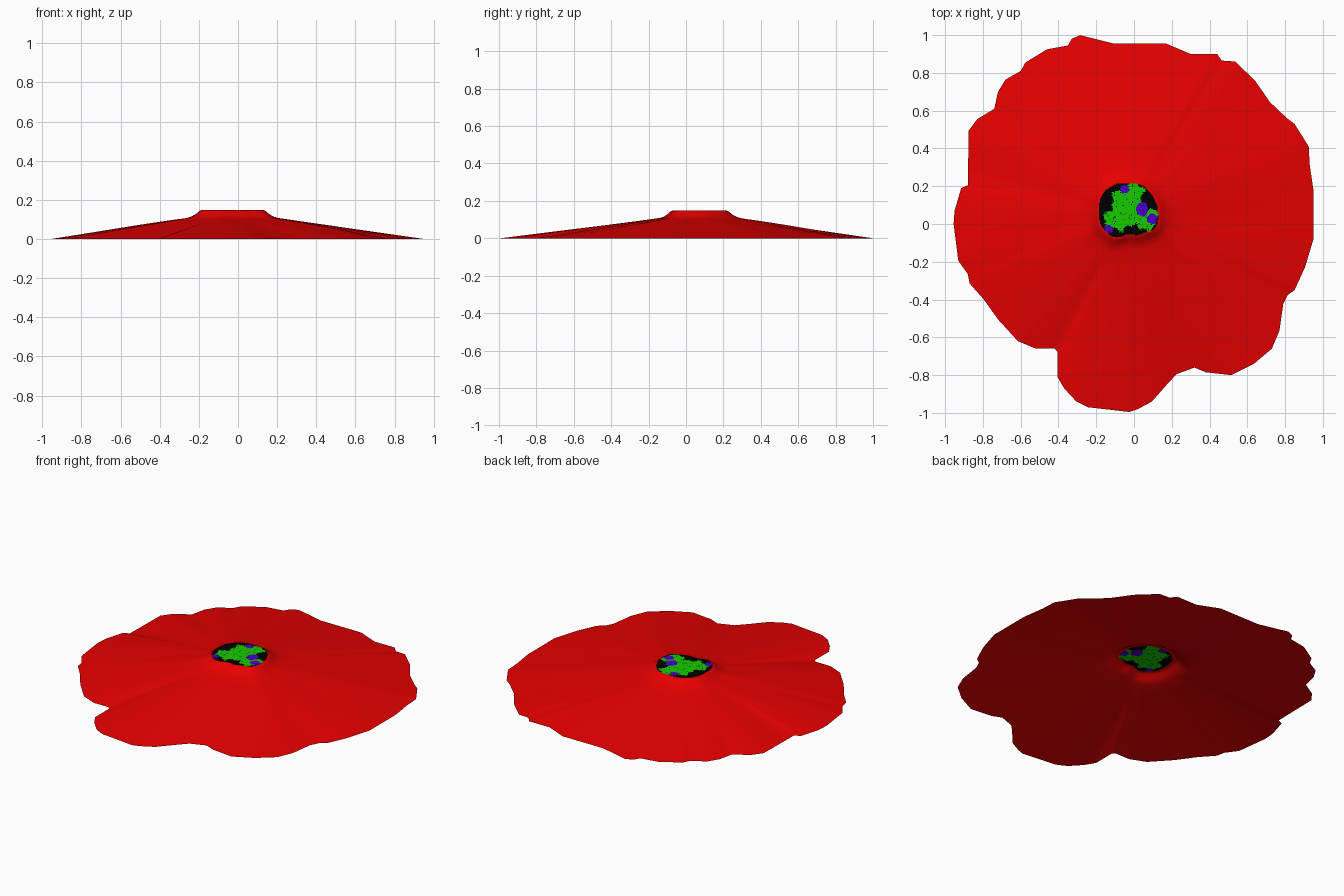
import bpy, bmesh, math, random
from mathutils import Vector, noise

if "Cube" in bpy.data.objects:
    bpy.data.objects.remove(bpy.data.objects["Cube"])

random.seed(4)
CX, CY = -0.03, 0.07          # middle of the flower heart
TOP, SHOULDER = 0.148, 0.11   # heights of the heart and of the collar


def material(name, rgb):
    m = bpy.data.materials.new(name)
    m.diffuse_color = (*rgb, 1)
    m.use_nodes = True
    m.node_tree.nodes["Principled BSDF"].inputs["Base Color"].default_value = m.diffuse_color
    return m


RED = material("petal red", (0.80, 0.0, 0.0))
BLACK = material("heart black", (0.0, 0.0, 0.0))
GREEN = material("heart green", (0.008, 0.60, 0.0))
PURPLE = material("heart purple", (0.07, 0.0, 0.60))

# Petal edge seen from above, clockwise from the back
EDGE = [(-.285, 1), (-.105, .955), (.17, .955), (.30, .90), (.44, .90), (.465, .865),
        (.535, .86), (.64, .76), (.72, .645), (.81, .56), (.85, .53), (.925, .41),
        (.93, .315), (.95, .18), (.95, -.08), (.905, -.23), (.85, -.35), (.815, -.375),
        (.79, -.425), (.77, -.565), (.73, -.66), (.635, -.74), (.515, -.80), (.38, -.785),
        (.32, -.76), (.225, -.795), (.165, -.86), (.095, -.94), (.02, -.98), (-.025, -.995),
        (-.245, -.97), (-.305, -.94), (-.37, -.87), (-.405, -.81), (-.405, -.675),
        (-.42, -.66), (-.52, -.66), (-.615, -.62), (-.72, -.505), (-.795, -.40),
        (-.87, -.315), (-.88, -.265), (-.93, -.195), (-.955, 0), (-.95, .07), (-.915, .19),
        (-.88, .205), (-.875, .495), (-.83, .555), (-.74, .61), (-.72, .70), (-.68, .765),
        (-.60, .81), (-.575, .855), (-.46, .925), (-.35, .945), (-.33, .98)]

# Radius of the heart every 30 degrees, counter-clockwise from +x
HEART = [.155, .148, .150, .143, .155, .160, .152, .162, .158, .122, .138, .168]


def heart_radius(a):
    s = math.degrees(a) % 360 / 30
    i, t = int(s), s - int(s)
    t = t * t * (3 - 2 * t)
    return HEART[i % 12] * (1 - t) + HEART[(i + 1) % 12] * t


def make_object(name, bm, mats):
    bm.normal_update()
    if sum(f.normal.z for f in bm.faces) < 0:
        bmesh.ops.reverse_faces(bm, faces=bm.faces[:])
    me = bpy.data.meshes.new(name)
    bm.to_mesh(me)
    bm.free()
    for m in mats:
        me.materials.append(m)
    ob = bpy.data.objects.new(name, me)
    bpy.context.collection.objects.link(ob)


# Petals: one thin sheet of rings from the heart down to the ragged edge
spokes = []
for i, p in enumerate(EDGE):
    q = EDGE[(i + 1) % len(EDGE)]
    for k in range(3):
        spokes.append((p[0] + (q[0] - p[0]) * k / 3, p[1] + (q[1] - p[1]) * k / 3))

bm = bmesh.new()
rings = []
COLLAR = [(-0.012, TOP - 0.003), (0.004, TOP), (0.016, TOP - 0.006),
          (0.034, 0.127), (0.055, 0.115), (0.08, SHOULDER - 0.003)]
for off, z in COLLAR:
    ring = []
    for x, y in spokes:
        a = math.atan2(y - CY, x - CX)
        r = heart_radius(a) + off
        w = max(off, 0) / 0.08
        ripple = 0.005 * w * noise.noise(Vector((math.cos(a) * 3, math.sin(a) * 3, 2)))
        ring.append(bm.verts.new((CX + r * math.cos(a), CY + r * math.sin(a), z + ripple)))
    rings.append(ring)
inner = [v.co.copy() for v in rings[-1]]
for t in (0.12, 0.25, 0.4, 0.55, 0.7, 0.85, 1):
    ring = []
    for (x, y), c in zip(spokes, inner):
        d = Vector((x - CX, y - CY)).normalized()
        fold = 0.04 * noise.noise(Vector((d.x * 2.6, d.y * 2.6, 5))) * t * (1 - t) ** 2
        co = c.lerp(Vector((x, y, 0.0)), t)
        co.z = max(0, co.z + fold)
        ring.append(bm.verts.new(co))
    rings.append(ring)
n = len(spokes)
for a, b in zip(rings, rings[1:]):
    for i in range(n):
        j = (i + 1) % n
        bm.faces.new((a[i], a[j], b[j], b[i]))
for f in bm.faces:
    f.smooth = True
make_object("petals", bm, [RED])

# Heart: fine square cells, coloured by blobs (x, y, radius) with a speckled border
GREEN_BLOBS = [(-.03, .15, .055), (-.055, .09, .06), (-.01, .06, .065), (.02, .14, .05),
               (-.11, .025, .05), (.06, .02, .055), (-.085, .15, .03), (.09, .05, .035),
               (0, .185, .035), (-.06, .0, .04)]
PURPLE_BLOBS = [(.045, .08, .032), (.095, .025, .026), (-.05, .185, .024), (-.135, -.03, .022)]
BLACK_BLOBS = [(.085, .13, .045), (-.03, -.035, .025), (-.16, .12, .04)]


def inside(x, y, blobs, wobble):
    return any(math.hypot(x - bx, y - by) < br * (1 + wobble) for bx, by, br in blobs)


bm = bmesh.new()
CELL, N = 0.005, 40
grid = {}


def corner(i, j):
    if (i, j) not in grid:
        grid[i, j] = bm.verts.new((CX + i * CELL, CY + j * CELL, TOP + 0.001))
    return grid[i, j]


for i in range(-N, N):
    for j in range(-N, N):
        dx, dy = (i + .5) * CELL, (j + .5) * CELL
        if math.hypot(dx, dy) > heart_radius(math.atan2(dy, dx)) + 0.002:
            continue
        f = bm.faces.new((corner(i, j), corner(i + 1, j), corner(i + 1, j + 1), corner(i, j + 1)))
        x, y = CX + dx, CY + dy
        wob = 0.35 * noise.noise(Vector((x * 30, y * 30, 1))) + random.uniform(-.08, .08)
        if inside(x, y, PURPLE_BLOBS, wob):
            f.material_index = 2
        elif inside(x, y, GREEN_BLOBS, wob) and not inside(x, y, BLACK_BLOBS, wob):
            f.material_index = 1
        if f.material_index and random.random() < 0.04:
            f.material_index = 0
make_object("flower_heart", bm, [BLACK, GREEN, PURPLE])
